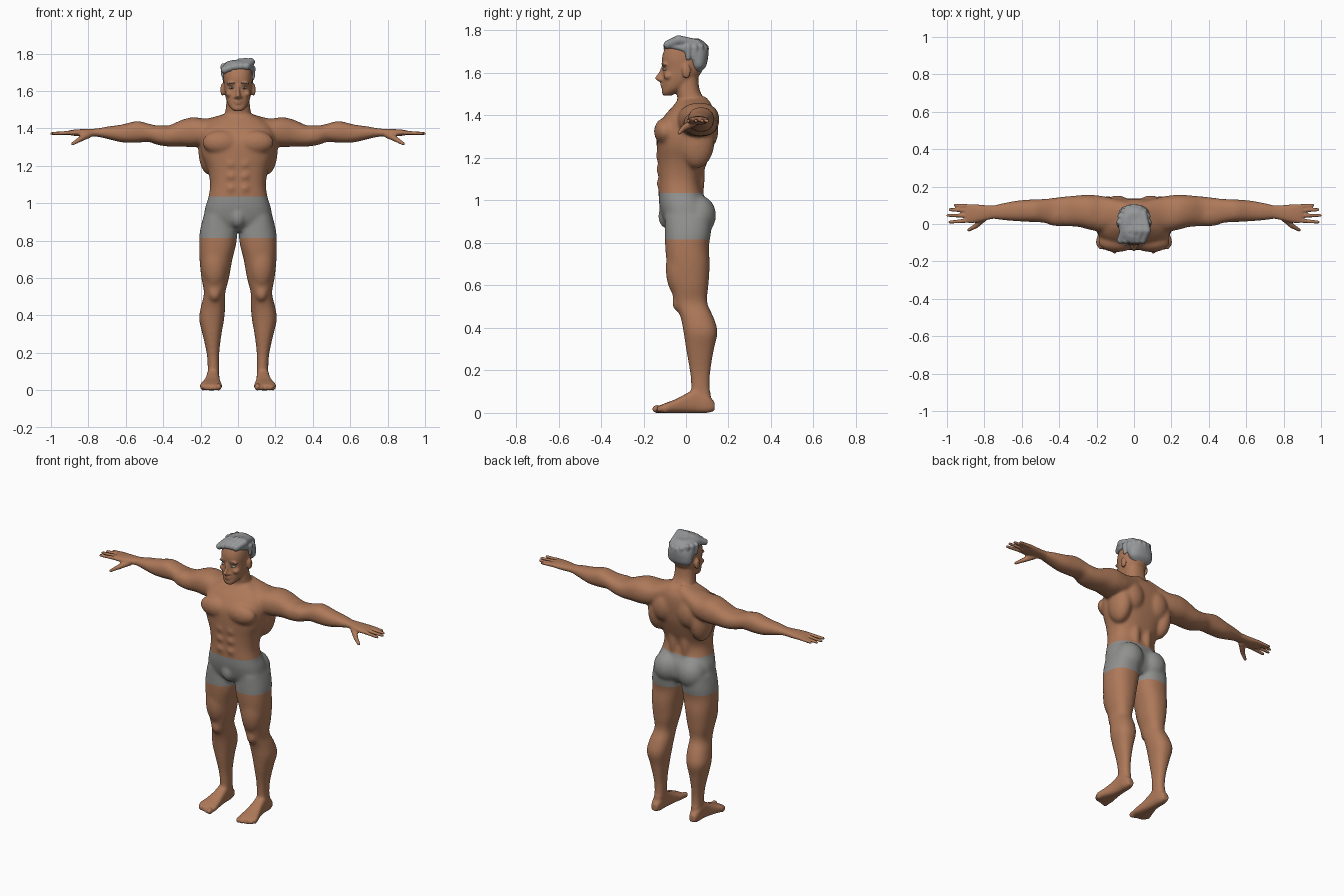
import bpy, bmesh, math, random
from mathutils import Matrix, Vector

random.seed(4)
default_cube = bpy.data.objects.get("Cube")
if default_cube:
    bpy.data.objects.remove(default_cube, do_unlink=True)


def material(name, red, green, blue):
    mat = bpy.data.materials.new(name)
    mat.use_nodes = True
    colour = (red, green, blue, 1)
    mat.diffuse_color = colour
    shader = mat.node_tree.nodes["Principled BSDF"]
    shader.inputs["Base Color"].default_value = colour
    shader.inputs["Roughness"].default_value = .7
    return mat


skin = material("warm brown skin", .42, .19, .1)
cloth = material("grey cloth", .28, .28, .275)
hair_grey = material("grey hair", .3, .31, .32)
eye_white = material("eye white", .6, .62, .62)
iris_dark = material("dark iris", .05, .06, .07)


def catmull(p0, p1, p2, p3, t):
    return [b + .5 * t * (c - a + t * (2*a - 5*b + 4*c - d + t * (3*(b - c) + d - a)))
            for a, b, c, d in zip(p0, p1, p2, p3)]


def loft(bm, rows, axis="z", power=2.3, sides=28, steps=4):
    """Skin rounded sections; each row is position, then low and high extents."""
    sections = []
    last = len(rows) - 1
    for i in range(last):
        near = [rows[max(0, min(last, i + k))] for k in (-1, 0, 1, 2)]
        sections += [catmull(*near, k / steps) for k in range(steps)]
    sections.append(rows[last])
    rings = []
    for pos, u0, u1, v0, v1 in sections:
        ring = []
        for k in range(sides):
            angle = math.tau * k / sides
            c, s = math.cos(angle), math.sin(angle)
            u = (u0 + u1) / 2 + (u1 - u0) / 2 * math.copysign(abs(c) ** (2 / power), c)
            v = (v0 + v1) / 2 + (v1 - v0) / 2 * math.copysign(abs(s) ** (2 / power), s)
            place = {"x": (pos, u, v), "y": (u, pos, v), "z": (u, v, pos)}[axis]
            ring.append(bm.verts.new(place))
        rings.append(ring)
    for lower, upper in zip(rings, rings[1:]):
        for k in range(sides):
            n = (k + 1) % sides
            bm.faces.new((lower[k], lower[n], upper[n], upper[k]))
    bm.faces.new(rings[0][::-1])
    bm.faces.new(rings[-1])


def centred(rows):
    return [(z, -w, w, front, back) for z, w, front, back in rows]


def ball(bm, centre, radii):
    matrix = Matrix.Translation(centre) @ Matrix.Diagonal((*radii, 1))
    bmesh.ops.create_uvsphere(bm, u_segments=24, v_segments=14, radius=1, matrix=matrix)


def bone(bm, start, end, r1, r2):
    """Tapered capsule between two points."""
    a, b = Vector(start), Vector(end)
    turn = (b - a).to_track_quat("Z", "Y").to_matrix().to_4x4()
    bmesh.ops.create_cone(bm, cap_ends=True, segments=14, radius1=r1, radius2=r2,
                          depth=(b - a).length, matrix=Matrix.Translation((a + b) / 2) @ turn)
    ball(bm, a, (r1, r1, r1))
    ball(bm, b, (r2, r2, r2))


def mirror(bm):
    copy = bmesh.ops.duplicate(bm, geom=bm.verts[:] + bm.edges[:] + bm.faces[:])["geom"]
    bmesh.ops.scale(bm, vec=(-1, 1, 1), verts=[g for g in copy if isinstance(g, bmesh.types.BMVert)])
    bmesh.ops.reverse_faces(bm, faces=[g for g in copy if isinstance(g, bmesh.types.BMFace)])


def finish(bm, name, mats):
    mesh = bpy.data.meshes.new(name)
    for face in bm.faces:
        face.smooth = True
    bm.to_mesh(mesh)
    bm.free()
    for mat in mats:
        mesh.materials.append(mat)
    obj = bpy.data.objects.new(name, mesh)
    bpy.context.collection.objects.link(obj)
    return obj


def fuse(bm, voxel):
    """Merge overlapping volumes into one continuous skin."""
    obj = finish(bm, "fuse_helper", [])
    remesh = obj.modifiers.new("fuse", "REMESH")
    remesh.mode = "VOXEL"
    remesh.voxel_size = voxel
    graph = bpy.context.evaluated_depsgraph_get()
    mesh = bpy.data.meshes.new_from_object(obj.evaluated_get(graph))
    bpy.data.objects.remove(obj, do_unlink=True)
    fused = bmesh.new()
    fused.from_mesh(mesh)
    bpy.data.meshes.remove(mesh)
    return fused


def relax(bm, verts, rounds):
    for _ in range(rounds):
        bmesh.ops.smooth_vert(bm, verts=verts, factor=.5,
                              use_axis_x=True, use_axis_y=True, use_axis_z=True)


body = bmesh.new()

# Leg, foot and toes
loft(body, [(.93, .03, .185, -.1, .12), (.85, .006, .204, -.1, .118), (.78, .01, .208, -.098, .108),
            (.7, .03, .206, -.09, .112), (.6, .048, .196, -.072, .106), (.52, .068, .182, -.054, .1),
            (.45, .068, .198, -.026, .13), (.38, .074, .208, -.012, .149), (.3, .088, .19, 0, .132),
            (.2, .1, .168, .017, .116), (.12, .1, .162, .024, .112), (.03, .104, .165, .02, .125)])
loft(body, [(.134, .115, .155, .01, .05), (.1, .104, .166, 0, .09), (.05, .1, .168, 0, .115),
            (0, .097, .175, 0, .09), (-.05, .091, .19, 0, .064), (-.1, .085, .204, 0, .045),
            (-.135, .09, .185, .002, .03)], "y", 2.7)
for i in range(5):
    size = .019 if i == 0 else .013
    ball(body, (.104 + .021 * i, -.137 + .0025 * i * i, size - .001), (size * .85, size * 1.15, size))

# Arm from trapezius to wrist, then palm
loft(body, [(.03, 0, .12, 1.37, 1.495), (.1, -.02, .135, 1.34, 1.47), (.17, -.04, .15, 1.31, 1.453),
            (.24, -.03, .157, 1.3, 1.46), (.3, -.015, .153, 1.303, 1.446), (.37, -.012, .147, 1.303, 1.416),
            (.43, -.01, .14, 1.312, 1.415), (.48, .006, .134, 1.328, 1.426), (.54, .01, .132, 1.323, 1.44),
            (.62, .014, .126, 1.325, 1.421), (.7, .02, .112, 1.344, 1.41), (.76, .026, .1, 1.356, 1.399),
            (.82, .012, .103, 1.356, 1.397), (.87, .004, .107, 1.36, 1.394), (.9, .008, .102, 1.364, 1.39)], "x")
# Fingers and thumb
for base, tip_x, tip_y in ((.094, .957, .1), (.07, .984, .077), (.045, .996, .046), (.02, .985, .01)):
    bone(body, (.87, base, 1.378), (tip_x, tip_y, 1.373), .0125, .009)
bone(body, (.8, .035, 1.367), (.848, -.012, 1.34), .02, .014)
bone(body, (.848, -.012, 1.34), (.885, -.033, 1.317), .0135, .0095)

# Paired muscles: chest, shoulder, back, abdomen, seat, thigh and knee
for centre, radii in (
        ((.092, -.098, 1.325), (.1, .053, .064)), ((.235, .065, 1.385), (.075, .088, .076)),
        ((.15, .05, 1.28), (.062, .085, .13)), ((.09, .085, 1.33), (.08, .068, .1)),
        ((.042, .045, 1.12), (.036, .045, .15)), ((.085, .058, .93), (.088, .084, .095)),
        ((.125, -.03, .68), (.07, .066, .14)), ((.125, -.034, .52), (.034, .032, .045)),
        ((.036, -.108, 1.08), (.034, .031, .034)), ((.036, -.11, 1.145), (.034, .031, .032)),
        ((.036, -.112, 1.21), (.034, .031, .032)), ((.41, .05, 1.37), (.09, .062, .047))):
    ball(body, centre, radii)

# Ear, brow ridge and cheekbone
ball(body, (.083, .002, 1.607), (.011, .021, .034))
ball(body, (.032, -.1, 1.64), (.03, .015, .009))
ball(body, (.045, -.082, 1.585), (.022, .024, .018))
ball(body, (.013, -.114, 1.567), (.01, .012, .009))
mirror(body)

# Torso, neck and skull
loft(body, centred([(.85, .1, -.07, .08), (.9, .176, -.104, .11), (.97, .177, -.124, .108),
                    (1.03, .159, -.129, .082), (1.1, .149, -.129, .072), (1.18, .163, -.133, .1),
                    (1.26, .193, -.138, .125), (1.34, .2, -.134, .135), (1.4, .19, -.1, .135),
                    (1.44, .15, -.065, .125), (1.475, .08, -.035, .1)]), power=2.5, sides=40)
loft(body, centred([(1.4, .1, -.06, .13), (1.46, .076, -.04, .1), (1.51, .065, -.045, .068),
                    (1.57, .061, -.05, .058), (1.64, .06, -.05, .06)]))
loft(body, centred([(1.493, .02, -.105, -.07), (1.505, .036, -.113, -.045), (1.53, .054, -.111, 0),
                    (1.57, .067, -.111, .05), (1.62, .074, -.109, .08), (1.67, .078, -.113, .088),
                    (1.72, .072, -.097, .08), (1.75, .05, -.065, .055)]))
# Nose, lips and front of the shorts
loft(body, centred([(1.555, .01, -.118, -.08), (1.565, .015, -.138, -.08), (1.577, .014, -.147, -.08),
                    (1.6, .009, -.13, -.08), (1.632, .009, -.115, -.08)]), sides=16)
ball(body, (0, -.109, 1.546), (.023, .012, .006))
ball(body, (0, -.108, 1.534), (.02, .012, .007))
ball(body, (0, -.085, .925), (.043, .047, .06))

body = fuse(body, .006)
relax(body, [v for v in body.verts if abs(v.co.x) < .76 and .1 < v.co.z < 1.48], 16)
relax(body, body.verts[:], 2)

# Shorts are a clean band cut around hips and thighs
hem, waist = .815, 1.035
for height in (hem, waist):
    bmesh.ops.bisect_plane(body, geom=body.verts[:] + body.edges[:] + body.faces[:],
                           plane_co=(0, 0, height), plane_no=(0, 0, 1))
for face in body.faces:
    face.material_index = int(hem < face.calc_center_median().z < waist)
finish(body, "body", [skin, cloth])

# Hair: short back and sides with swept locks on top
hair = bmesh.new()
loft(hair, centred([(1.605, .045, .03, .07), (1.63, .076, .022, .094), (1.67, .083, 0, .103),
                    (1.7, .085, -.05, .105), (1.72, .084, -.1, .1), (1.745, .074, -.098, .088),
                    (1.762, .05, -.07, .06)]))
for x in (-.06, -.032, 0, .03, .058):
    rise = 1.738 + .16 * x - 2 * x * x
    bone(hair, (x - .012, -.086, rise - .008), (x + .01, -.035, rise + .014), .02, .023)
    bone(hair, (x + .01, -.035, rise + .014), (x * .9, .055, rise), .023, .017)
for i in range(9):
    angle = math.pi * i / 8
    x, y = .078 * math.cos(angle), .01 + .082 * math.sin(angle)
    top = 1.725 + random.uniform(-.01, .012)
    bone(hair, (x, y, top), (x, y, top - .05), .017, .012)
hair = fuse(hair, .005)
relax(hair, hair.verts[:], 3)
finish(hair, "hair", [hair_grey])

# Eyes, irises and eyebrows
for side, label in ((1, "left"), (-1, "right")):
    for part, y, z, radii, mat in (("eye", -.098, 1.617, (.015, .012, .0065), eye_white),
                                   ("iris", -.105, 1.617, (.005, .0065, .005), iris_dark),
                                   ("eyebrow", -.107, 1.643, (.02, .01, .0035), hair_grey)):
        bm = bmesh.new()
        ball(bm, (side * .033, y, z), radii)
        finish(bm, label + "_" + part, [mat])
